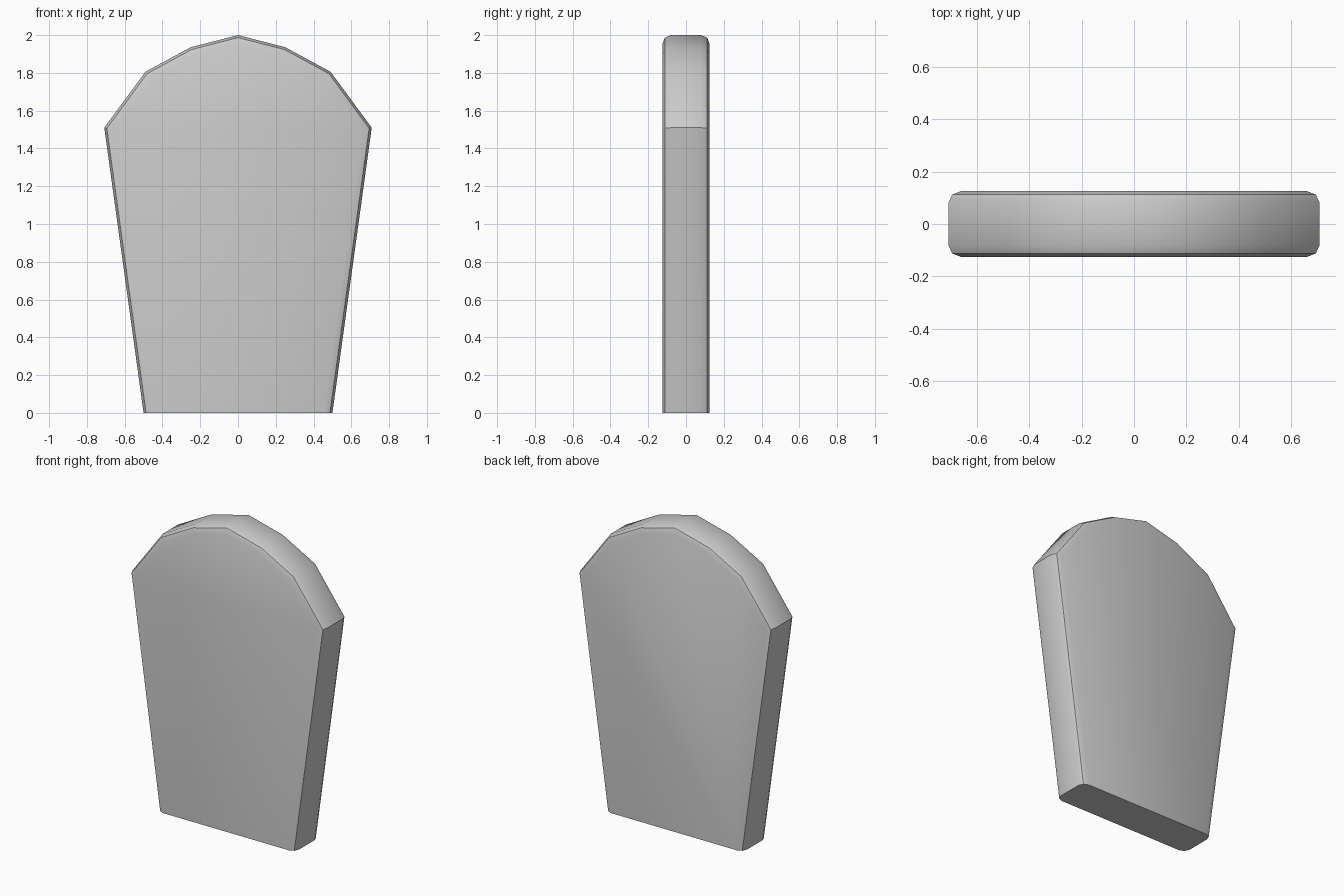
import bpy, bmesh, math

if "Cube" in bpy.data.objects:
    bpy.data.objects.remove(bpy.data.objects["Cube"])

# Half outline of the slab (x, z), mirrored to close the shape
half = [(0.5, 0.0), (0.708, 1.51), (0.49, 1.806), (0.25, 1.936)]
outline = half + [(0.0, 2.0)] + [(-x, z) for x, z in reversed(half)]
HALF_DEPTH = 0.125

# Slab: outline extruded through its depth
bm = bmesh.new()
face = bm.faces.new([bm.verts.new((x, -HALF_DEPTH, z)) for x, z in outline])
ext = bmesh.ops.extrude_face_region(bm, geom=[face])
verts = [v for v in ext["geom"] if isinstance(v, bmesh.types.BMVert)]
bmesh.ops.translate(bm, verts=verts, vec=(0, 2 * HALF_DEPTH, 0))
bmesh.ops.recalc_face_normals(bm, faces=bm.faces)

# Rounded front and back rims, leaving the base edges square
rims = [e for e in bm.edges
        if abs(e.verts[0].co.y - e.verts[1].co.y) < 1e-4
        and max(v.co.z for v in e.verts) > 0.01]
bmesh.ops.bevel(bm, geom=rims, offset=0.045, offset_type='OFFSET',
                segments=2, profile=0.5, affect='EDGES')
bmesh.ops.recalc_face_normals(bm, faces=bm.faces)

mesh = bpy.data.meshes.new("headstone_slab")
bm.to_mesh(mesh)
bm.free()
slab = bpy.data.objects.new("headstone_slab", mesh)
bpy.context.collection.objects.link(slab)

# Smooth shading with sharp shoulders and rims
bpy.context.view_layer.objects.active = slab
slab.select_set(True)
bpy.ops.object.shade_smooth_by_angle(angle=math.radians(30))
